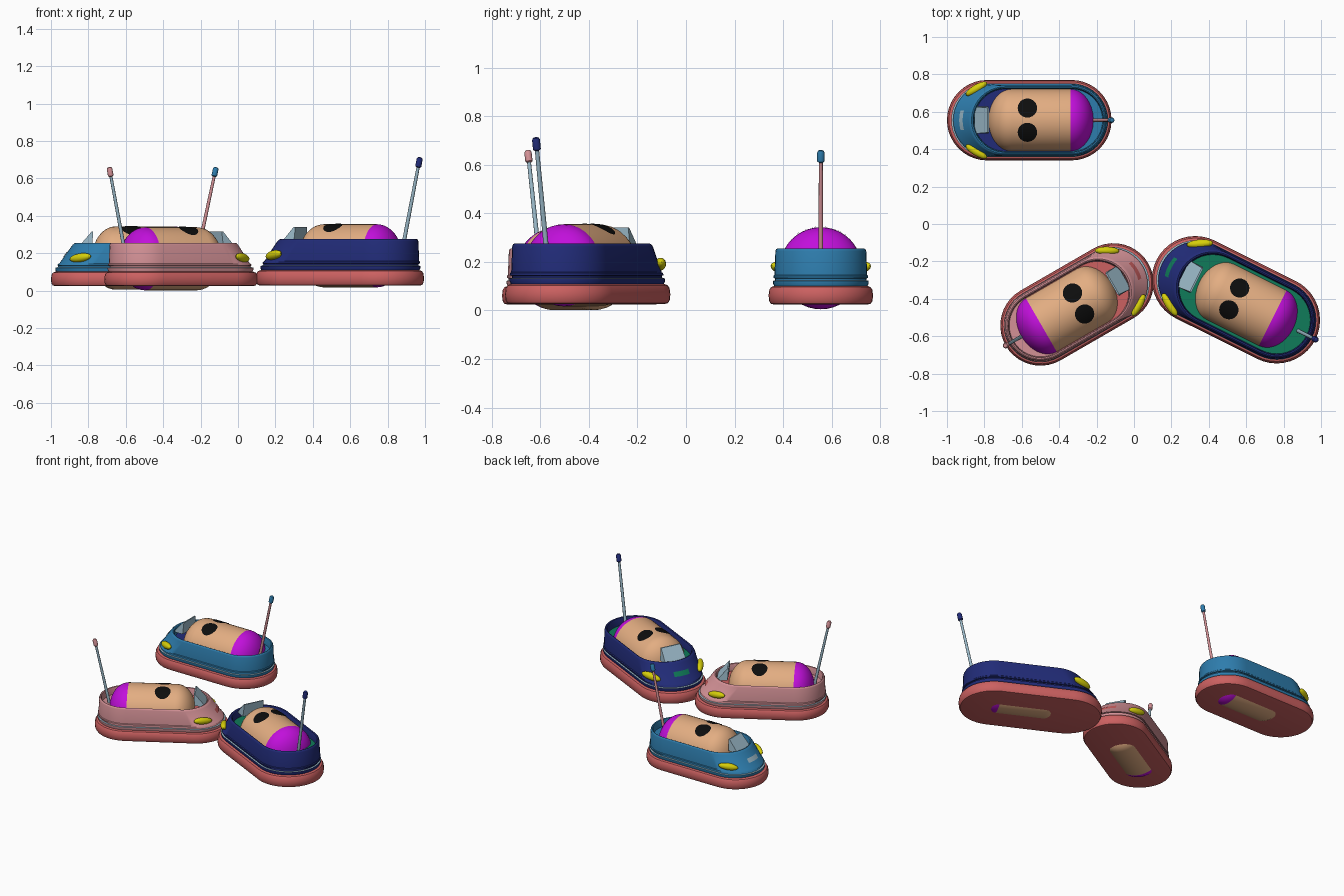
import bpy, bmesh, math
from mathutils import Matrix, Vector

if "Cube" in bpy.data.objects:
    bpy.data.objects.remove(bpy.data.objects["Cube"])


def material(name, rgb):
    m = bpy.data.materials.new(name)
    m.diffuse_color = [(c / 12.92 if c < 0.04 else ((c + 0.055) / 1.055) ** 2.4) for c in rgb] + [1]
    m.use_nodes = True
    m.node_tree.nodes["Principled BSDF"].inputs["Base Color"].default_value = m.diffuse_color
    return m


RED = material("bumper red", (0.80, 0.38, 0.38))
BLUE = material("sky blue", (0.18, 0.49, 0.68))
NAVY = material("navy", (0.13, 0.17, 0.47))
PINK = material("dusty pink", (0.83, 0.57, 0.59))
TAN = material("tan", (0.89, 0.68, 0.51))
MAGENTA = material("magenta", (0.76, 0.06, 0.86))
BLACK = material("black", (0.05, 0.05, 0.05))
YELLOW = material("lamp yellow", (0.84, 0.81, 0.04))
GREY = material("pale grey blue", (0.61, 0.73, 0.79))
GREEN = material("green", (0.06, 0.48, 0.35))

REAR = -0.225   # centre of the rear rounded end
ARC = 20        # segments per rounded end


def finish(name, bm, mats, matrix, angle=35):
    bmesh.ops.recalc_face_normals(bm, faces=bm.faces)
    me = bpy.data.meshes.new(name)
    bm.to_mesh(me)
    bm.free()
    for m in mats:
        me.materials.append(m)
    for p in me.polygons:
        p.use_smooth = True
    me.set_sharp_from_angle(angle=math.radians(angle))
    ob = bpy.data.objects.new(name, me)
    bpy.context.collection.objects.link(ob)
    ob.matrix_world = matrix
    return ob


def loft(bm, rings, closed=True):
    """Skin rows of points; returns one list of faces per band."""
    rows = [[bm.verts.new(p) for p in r] for r in rings]
    bands = []
    for a, b in zip(rows, rows[1:]):
        n = len(a)
        bands.append([bm.faces.new((a[i], a[(i + 1) % n], b[(i + 1) % n], b[i]))
                      for i in range(n if closed else n - 1)])
    return rows, bands


def stadium(z, front, r):
    """Rounded-end outline with its front end centred at x = front."""
    pts = []
    for cx, start in ((front, -math.pi / 2), (REAR, math.pi / 2)):
        for i in range(ARC + 1):
            a = start + math.pi * i / ARC
            pts.append((cx + r * math.cos(a), r * math.sin(a), z))
    return pts


def bumper(M):
    bm = bmesh.new()
    prof = [(0.025, 0.195), (0.028, 0.206), (0.04, 0.213), (0.062, 0.215),
            (0.085, 0.212), (0.096, 0.205), (0.101, 0.192), (0.101, 0.17)]
    rows, _ = loft(bm, [stadium(z, 0.225, r) for z, r in prof])
    bm.faces.new(rows[0])
    finish("bumper", bm, [RED], M)


def body(M, paint, inside, full_floor):
    bm = bmesh.new()
    prof = [(0.095, 0.22, 0.190), (0.112, 0.22, 0.197), (0.122, 0.22, 0.197),
            (0.124, 0.218, 0.188), (0.132, 0.212, 0.188), (0.134, 0.212, 0.195),
            (0.142, 0.207, 0.195), (0.146, 0.204, 0.191), (0.244, 0.138, 0.187),
            (0.252, 0.132, 0.184), (0.255, 0.130, 0.179), (0.252, 0.128, 0.173),
            (0.244, 0.127, 0.170), (0.205, 0.127, 0.167)]
    rows, bands = loft(bm, [stadium(*p) for p in prof])
    for f in bands[2]:              # pale trim line above the bumper
        f.material_index = 1
    # cockpit floor in strips across the car
    last, n = rows[-1], len(rows[-1])
    for i in range(n // 2):
        a, b = i, (i + 1) % n
        c, d = n // 2 - 1 - i, n // 2 - 2 - i
        if i >= ARC // 2:
            break
        for o in (0, n // 2):
            vs = [last[k + o] for k in (a, b, d, c)]
            f = bm.faces.new(list(dict.fromkeys(vs)))
            f.material_index = 2 if (full_floor or o == 0) else 0
    h = n // 2
    f = bm.faces.new((last[0], last[h - 1], last[h], last[n - 1]))
    f.material_index = 2
    finish("body", bm, [paint, GREY, inside], M, 40)


def hood_plate(M, mat):
    bm = bmesh.new()
    rings = []
    for z in (0.180, 0.206):
        t = (z - 0.146) / 0.098
        front, r = 0.204 - 0.066 * t, 0.191 - 0.004 * t + 0.004
        rings.append([(front + r * math.cos(a), r * math.sin(a), z)
                      for a in [-0.27 + 0.09 * i for i in range(7)]])
    loft(bm, rings, False)
    finish("hood_plate", bm, [mat], M)


def windshield(M):
    bm = bmesh.new()
    sides = [[(0.292, s * 0.072, 0.235), (0.222, s * 0.066, 0.316),
              (0.214, s * 0.066, 0.316), (0.220, s * 0.072, 0.235)] for s in (-1, 1)]
    rows, _ = loft(bm, sides)
    for r in rows:
        bm.faces.new(r)
    finish("windshield", bm, [GREY], M, 20)


def headlights(M):
    for s in (-1, 1):
        bm = bmesh.new()
        T = (Matrix.Translation((0.283, s * 0.168, 0.176))
             @ Matrix.Rotation(-s * math.radians(31), 4, 'Z')
             @ Matrix.Rotation(math.radians(8), 4, 'Y')
             @ Matrix.Diagonal((0.066, 0.022, 0.023, 1)))
        bmesh.ops.create_uvsphere(bm, u_segments=20, v_segments=12, radius=1, matrix=T)
        finish("headlight", bm, [YELLOW], M)


def antenna(M, rod, tip):
    base, top = Vector((-0.345, 0, 0.2)), Vector((-0.443, 0, 0.66))
    axis = (top - base).normalized()
    rot = axis.to_track_quat('Z', 'Y').to_matrix().to_4x4()
    length = (top - base).length
    for name, mat, prof in (
            ("antenna_rod", rod, [(0, 0.010), (length - 0.03, 0.008)]),
            ("antenna_tip", tip, [(length - 0.052, 0.009), (length - 0.047, 0.015),
                                  (length - 0.01, 0.015), (length - 0.002, 0.011),
                                  (length, 0.004)])):
        bm = bmesh.new()
        rows, _ = loft(bm, [[(r * math.cos(i * math.pi / 6), r * math.sin(i * math.pi / 6), z)
                             for i in range(12)] for z, r in prof])
        bm.faces.new(rows[0])
        bm.faces.new(rows[-1])
        finish(name, bm, [mat], M @ Matrix.Translation(base) @ rot)


def rider(M, cz):
    """Capsule lying along the car, with a coloured rear cap and two dark spots."""
    R, cap, x0, x1, N = 0.169, 0.125, -0.22, 0.095, 40
    quarter = [i * math.pi / 20 for i in range(10)]
    prof = [(x1 + cap * math.sin(a), R * math.cos(a)) for a in reversed(quarter)]
    prof += [(x0 - cap * math.sin(a), R * math.cos(a)) for a in quarter]
    bm = bmesh.new()
    rows, bands = loft(bm, [[(x, r * math.cos(i * 2 * math.pi / N),
                              cz + r * math.sin(i * 2 * math.pi / N)) for i in range(N)]
                            for x, r in prof])
    tips = [bm.verts.new((x1 + cap, 0, cz)), bm.verts.new((x0 - cap, 0, cz))]
    for row, tip in ((rows[0], tips[0]), (rows[-1], tips[1])):
        for i in range(N):
            bm.faces.new((row[i], row[(i + 1) % N], tip))
    for f in bm.faces:
        f.material_index = int(f.calc_center_median().x < x0 - 0.001)
    finish("rider_capsule", bm, [TAN, MAGENTA], M)
    for s in (-1, 1):
        bm = bmesh.new()
        rings = []
        for k in range(1, 6):
            ring = []
            for i in range(24):
                a = i * math.pi / 12
                x, y = 0.01 + 0.0104 * k * math.cos(a), s * 0.065 + 0.0102 * k * math.sin(a)
                ring.append((x, y, cz + math.sqrt((R + 0.003) ** 2 - y * y)))
            rings.append(ring)
        rows, _ = loft(bm, rings)
        bm.faces.new(rows[0])
        finish("rider_spot", bm, [BLACK], M)


# position, heading, size, paint, cockpit, full floor, rod, plate, rider height
CARS = [
    ((-0.56, 0.555), 180, 1.0, BLUE, NAVY, False, PINK, GREY, 0.174),
    ((-0.305, -0.43), 30, 1.0, PINK, RED, False, GREY, RED, 0.170),
    ((0.545, -0.405), 153.5, 1.08, NAVY, GREEN, True, GREY, GREEN, 0.186),
]
for (x, y), heading, size, paint, inside, full, rod, plate, cz in CARS:
    place = Matrix.Translation((x, y, 0)) @ Matrix.Rotation(math.radians(heading), 4, 'Z')
    M = place @ Matrix.Diagonal((size, size, size, 1))
    bumper(M)
    body(M, paint, inside, full)
    hood_plate(M, plate)
    windshield(M)
    headlights(M)
    antenna(M, rod, paint)
    rider(place, cz)
